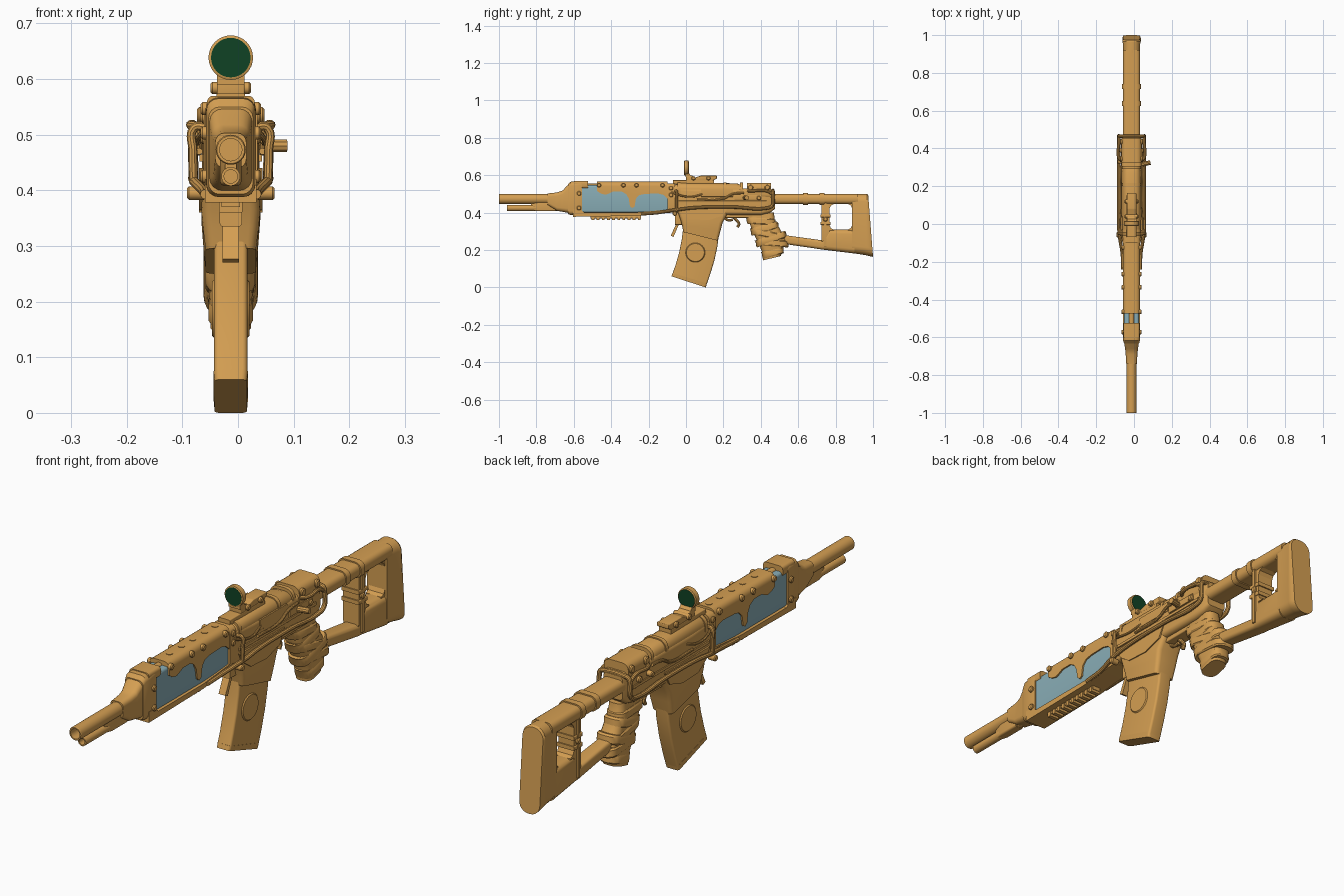
import bpy, bmesh, math
from mathutils import Vector, Matrix

CX = -0.013  # centre plane of the rifle


def material(name, rgb):
    m = bpy.data.materials.new(name)
    m.diffuse_color = (*rgb, 1)
    return m


TAN = material("tan", (0.66, 0.345, 0.085))
BLUE = material("pale_blue", (0.25, 0.42, 0.47))
GREEN = material("dark_green", (0.005, 0.055, 0.018))


def smooth(ob):
    bpy.ops.object.select_all(action='DESELECT')
    ob.select_set(True)
    bpy.context.view_layer.objects.active = ob
    bpy.ops.object.shade_smooth_by_angle(angle=math.radians(32))


def finish(name, bm, mat):
    bmesh.ops.recalc_face_normals(bm, faces=bm.faces)
    me = bpy.data.meshes.new(name)
    bm.to_mesh(me)
    bm.free()
    me.materials.append(mat)
    ob = bpy.data.objects.new(name, me)
    bpy.context.collection.objects.link(ob)
    smooth(ob)
    return ob


def loft(name, secs, rnd=0.4, mat=TAN, cx=0.0, k=5):
    """Rounded-rectangle rings; each section is (y0, z0, y1, z1, half_width)."""
    bm = bmesh.new()
    rings = []
    for y0, z0, y1, z1, hw in secs:
        a, b = Vector((CX + cx, y0, z0)), Vector((CX + cx, y1, z1))
        mid, d = (a + b) / 2, (b - a).normalized()
        h = (b - a).length / 2
        r = min(hw, h) * rnd
        ring = []
        for i, (sx, sz) in enumerate(((1, 1), (-1, 1), (-1, -1), (1, -1))):
            for j in range(k):
                t = (i + j / (k - 1)) * math.pi / 2
                u = sx * (hw - r) + r * math.cos(t)
                v = sz * (h - r) + r * math.sin(t)
                ring.append(bm.verts.new(mid + Vector((u, 0, 0)) + d * v))
        rings.append(ring)
    n = 4 * k
    for p, q in zip(rings, rings[1:]):
        for i in range(n):
            bm.faces.new((p[i], p[(i + 1) % n], q[(i + 1) % n], q[i]))
    bm.faces.new(rings[0])
    bm.faces.new(rings[-1])
    bmesh.ops.remove_doubles(bm, verts=bm.verts, dist=1e-6)
    return finish(name, bm, mat)


def block(name, y0, y1, z0, z1, hw, rnd=0.3, mat=TAN, cx=0.0):
    return loft(name, [(y0, z0, y0, z1, hw), (y1, z0, y1, z1, hw)], rnd, mat, cx)


def prism(name, pts, hw, mat=TAN, cx=0.0, bevel=0.0, pick=lambda e: True):
    """Side profile in (y, z) extruded across x."""
    bm = bmesh.new()
    f = bm.faces.new([bm.verts.new((CX + cx - hw, y, z)) for y, z in pts])
    ex = bmesh.ops.extrude_face_region(bm, geom=[f])
    vs = [v for v in ex['geom'] if isinstance(v, bmesh.types.BMVert)]
    bmesh.ops.translate(bm, verts=vs, vec=(2 * hw, 0, 0))
    if bevel:
        bmesh.ops.bevel(bm, geom=[e for e in bm.edges if pick(e)], offset=bevel,
                        segments=4, profile=0.5, affect='EDGES')
    return finish(name, bm, mat)


def lathe(name, prof, pos, axis='Y', n=24, mat=TAN):
    """Profile of (distance along axis, radius) spun about the axis through pos."""
    bm = bmesh.new()
    rot = Matrix.Rotation(math.pi / 2, 3, 'Z') if axis == 'X' else Matrix.Identity(3)
    if axis == 'Z':
        rot = Matrix.Rotation(math.pi / 2, 3, 'X')
    rings = [[bm.verts.new(Vector(pos) + rot @ Vector((r * math.cos(t), d, r * math.sin(t))))
              for t in [i * math.tau / n for i in range(n)]] for d, r in prof]
    for p, q in zip(rings, rings[1:]):
        for i in range(n):
            bm.faces.new((p[i], p[(i + 1) % n], q[(i + 1) % n], q[i]))
    bm.faces.new(rings[0])
    bm.faces.new(rings[-1])
    return finish(name, bm, mat)


def rod(name, x0, x1, y, z, r, mat=TAN, n=20):
    c = min(0.004, r * 0.3)
    h = abs(x1 - x0) / 2
    return lathe(name, [(-h, r - c), (-h + c, r), (h - c, r), (h, r - c)],
                 (CX + (x0 + x1) / 2, y, z), 'X', n, mat)


def pipe(name, pts, r, cyclic=False):
    cu = bpy.data.curves.new(name, 'CURVE')
    cu.dimensions = '3D'
    cu.bevel_depth, cu.bevel_resolution = r, 3
    cu.resolution_u, cu.use_fill_caps = 5, True
    sp = cu.splines.new('BEZIER')
    sp.bezier_points.add(len(pts) - 1)
    for bp, (x, y, z) in zip(sp.bezier_points, pts):
        bp.co = (CX + x, y, z)
        bp.handle_left_type = bp.handle_right_type = 'AUTO'
    sp.use_cyclic_u = cyclic
    cu.materials.append(TAN)
    ob = bpy.data.objects.new(name, cu)
    bpy.context.collection.objects.link(ob)
    bpy.ops.object.select_all(action='DESELECT')
    ob.select_set(True)
    bpy.context.view_layer.objects.active = ob
    bpy.ops.object.convert(target='MESH')
    smooth(bpy.context.view_layer.objects.active)


# barrel, under-barrel tube and flared gas block
lathe("barrel", [(-.88, .004), (-.88, .02), (-1, .02), (-1, .025), (-.997, .027), (-.6, .027)], (CX, 0, .473))
lathe("under_tube", [(-.93, .004), (-.93, .012), (-.957, .012), (-.957, .017), (-.6, .017)], (CX, 0, .425))
loft("barrel_bridge", [(-.83, .412, -.83, .45, .01), (-.79, .408, -.79, .46, .019), (-.7, .408, -.7, .47, .019)])
loft("gas_flare", [(-.74, .44, -.74, .503, .028), (-.69, .41, -.69, .508, .031),
                   (-.66, .405, -.66, .518, .034), (-.635, .4, -.635, .545, .038), (-.6, .395, -.6, .56, .04)], .6)
loft("front_block", [(-.632, .393, -.632, .55, .04), (-.618, .388, -.618, .565, .044),
                     (-.565, .388, -.565, .57, .045), (-.555, .392, -.555, .566, .044)], .5)
block("front_cap", -.6, -.525, .53, .57, .043, .6)

# handguard: blue core, wavy cover, bottom strip and rail teeth
block("handguard_core", -.57, -.08, .4, .548, .039, .3, BLUE)
block("gas_tube", -.58, -.44, .52, .556, .014, .9)
wave = [(-.475, .566), (-.475, .515), (-.455, .502), (-.43, .496), (-.41, .503), (-.39, .513), (-.345, .513),
        (-.32, .5), (-.306, .475), (-.3, .435), (-.288, .425), (-.275, .432), (-.268, .475), (-.25, .494),
        (-.22, .5), (-.15, .503), (-.12, .495), (-.098, .475), (-.098, .566)]
prism("handguard_cover", wave, .045, bevel=.024,
      pick=lambda e: all(v.co.z > .56 for v in e.verts) and abs(e.verts[0].co.x - e.verts[1].co.x) < .01)
prism("handguard_strip", [(-.605, .378), (-.26, .383), (-.08, .4), (-.08, .418), (-.26, .402),
                          (-.545, .402), (-.57, .42), (-.605, .42)], .046)
block("under_rail", -.51, -.24, .37, .386, .017, .2)
for i in range(10):
    block("rail_tooth", -.505 + i * .0275, -.49 + i * .0275, .36, .382, .021, .2)
dome = [(-.004, .013), (.003, .012), (.008, .008), (.01, .002)]
for y in (-.41, -.335, -.265, -.19, -.125):
    lathe("top_rivet", [(-d, r) for d, r in dome], (CX, y, .564), 'Z', 12)
for s in (-1, 1):
    for y, z in ((-.465, .547), (-.335, .547), (-.265, .547), (-.125, .547), (-.572, .503), (-.572, .425),
                 (-.08, .532), (-.08, .495)):
        rod("side_rivet", s * .036, s * .054, y, z, .012, n=12)

# receiver, covers and collar
loft("receiver", [(-.1, .405, -.1, .54, .044), (-.04, .4, -.04, .535, .05), (.05, .39, .05, .53, .052),
                  (.4, .388, .4, .53, .052), (.45, .4, .45, .53, .05), (.475, .42, .475, .515, .042)], .35)
block("front_collar", -.1, -.06, .4, .557, .048, .5)
loft("dust_cover", [(-.06, .47, -.06, .548, .046), (-.03, .47, -.03, .56, .048),
                    (.27, .47, .27, .557, .048), (.305, .47, .305, .545, .045)], .75)
block("rear_cover", .325, .455, .47, .56, .054, .6)
for y in (-.045, .2, .29):
    block("cover_rib", y, y + .016, .47, .562, .051, .75)
for s in (-1, 1):
    for y in (.345, .435):
        rod("rear_rivet", s * .045, s * .061, y, .535, .015, n=14)
    rod("cage_bolt", s * .045, s * .079, -.06, .395, .012)
    rod("pivot_bolt", s * .04, s * .064, .39, .478, .012)
    block("side_ledge", -.05, .43, .452, .464, .003, .3, cx=s * .053)
    prism("side_panel", [(-.05, .44), (.23, .44), (.2, .385), (.12, .36), (.02, .365), (-.03, .4)], .004, cx=s * .053)
    pipe("side_lever", [(s * .057, .06, .47), (s * .058, .2, .475), (s * .058, .25, .5), (s * .056, .31, .505)], .006)
    pipe("cable", [(s * .046, -.08, .51), (s * .058, -.04, .495), (s * .06, .03, .485), (s * .05, .09, .5)], .005)
block("ejection_port", .08, .25, .485, .525, .004, .3, cx=.05)
pipe("charging_handle", [(.04, .31, .48), (.075, .32, .48), (.1, .325, .48)], .012)
block("handle_plate", .26, .4, .468, .495, .004, .5, cx=.054)
rod("left_knob", -.075, -.045, .33, .48, .011)

# tubular cage running along both sides and across the back
side = [(.046, -.24, .393), (.05, -.15, .4), (.06, -.09, .41), (.067, -.03, .418), (.067, .04, .426),
        (.067, .25, .43), (.067, .43, .424), (.067, .46, .437), (.067, .465, .49), (.062, .465, .511), (.045, .465, .516)]
pipe("cage_pipe", side + [(-x, y, z) for x, y, z in reversed(side)], .009)
for s in (-1, 1):
    pipe("cage_brace", [(s * .067, .462, .5), (s * .067, .43, .516), (s * .067, .35, .516), (s * .045, .33, .516)], .008)
    pipe("front_brace", [(s * .045, -.055, .515), (s * .066, -.05, .512), (s * .068, -.05, .47), (s * .067, -.05, .415)], .008)

# sight: mount, screws, ring and lens
block("sight_rail", -.07, .15, .552, .574, .026, .3)
prism("sight_mount", [(.0, .57), (.0, .6), (.03, .6), (.05, .588), (.08, .598), (.165, .598), (.165, .582), (.14, .57)],
      .025, bevel=.003)
for y in (.04, .12):
    rod("mount_screw", -.036, .036, y, .584, .011)
prism("sight_neck", [(-.004, .59), (-.004, .615), (.012, .615), (.034, .59)], .025)
lathe("sight_ring", [(-.01, .036), (-.008, .04), (.012, .04), (.015, .036)], (CX, 0, .6385), n=32)
lathe("sight_lens", [(-.011, .0355), (.016, .0355)], (CX, 0, .6385), n=32, mat=GREEN)

# magazine well, magazine and front catch
loft("magazine_well", [(-.05, .42, .23, .41, .05), (-.03, .365, .195, .345, .053),
                       (-.022, .335, .185, .305, .05), (-.014, .296, .17, .25, .045)], .35)
loft("magazine", [(-.015, .32, .175, .28, .03), (-.022, .26, .168, .22, .03), (-.036, .19, .152, .145, .03),
                  (-.056, .12, .13, .072, .03), (-.074, .068, .109, .012, .03)], .3)
loft("magazine_base", [(-.072, .078, .112, .022, .031), (-.078, .06, .106, .0, .029)], .35)
rod("magazine_disc", -.034, .034, .05, .187, .052, n=32)
prism("front_catch", [(-.05, .345), (-.035, .345), (-.067, .27), (-.082, .277)], .015)
block("catch_mount", -.06, -.01, .335, .41, .02)

# trigger and its housing
block("trigger_housing", .2, .36, .372, .4, .03)
pipe("trigger", [(0, .245, .385), (0, .27, .36), (0, .283, .34), (0, .275, .322)], .008)
pipe("trigger_spur", [(0, .2, .375), (0, .225, .36), (0, .25, .362)], .007)

# wrapped grip
loft("grip", [(.335, .4, .47, .4, .032), (.335, .355, .475, .36, .036), (.36, .29, .51, .3, .04),
              (.385, .24, .538, .255, .041), (.405, .195, .522, .215, .038), (.412, .145, .506, .168, .036)], .8)
for y0, z0, y1, z1, hw in ((.322, .358, .478, .35, .04), (.345, .295, .493, .335, .042), (.35, .3, .52, .268, .044),
                           (.372, .232, .535, .285, .045), (.382, .243, .546, .232, .045), (.405, .17, .52, .2, .04)):
    loft("grip_wrap", [(y0 - .005, z0 + .018, y1 - .008, z1 + .018, hw - .004), (y0, z0 + .012, y1, z1 + .012, hw),
                       (y0 + .004, z0 - .012, y1 + .003, z1 - .012, hw),
                       (y0 + .008, z0 - .018, y1, z1 - .018, hw - .004)], .8)

# skeleton stock
block("stock_tube", .46, .92, .446, .5, .046, .8)
loft("stock_lower", [(.49, .238, .49, .285, .028), (.73, .203, .73, .252, .033), (.752, .2, .752, .285, .035),
                     (.768, .198, .768, .31, .036), (.9, .182, .9, .31, .042)], .6)
block("stock_strut", .725, .768, .24, .46, .034, .4)
loft("stock_butt", [(.888, .184, .888, .5, .043), (.955, .174, .955, .501, .046), (.963, .172, .963, .501, .048),
                    (.985, .167, .966, .501, .049), (1.0, .164, .974, .496, .045)], .9, k=7)
for y, z, a, b in ((.768, .31, 1, 1), (.888, .31, -1, 1), (.768, .446, 1, -1), (.888, .446, -1, -1)):
    prism("window_fillet", [(y - a * .005, z - b * .005), (y + a * .022, z - b * .005), (y + a * .022, z),
                            (y + a * .007, z + b * .007), (y, z + b * .022), (y - a * .005, z + b * .022)], .034)
for y in (.625, .715):
    block("stock_band", y, y + .026, .442, .505, .051, .8)
for z in (.335, .375):
    block("strut_band", .72, .773, z, z + .016, .039, .4)
for s in (-1, 1):
    block("stock_strap", .737, .752, .22, .46, .004, .3, cx=s * .036)
rod("strap_clasp", -.044, .044, .745, .365, .012)
